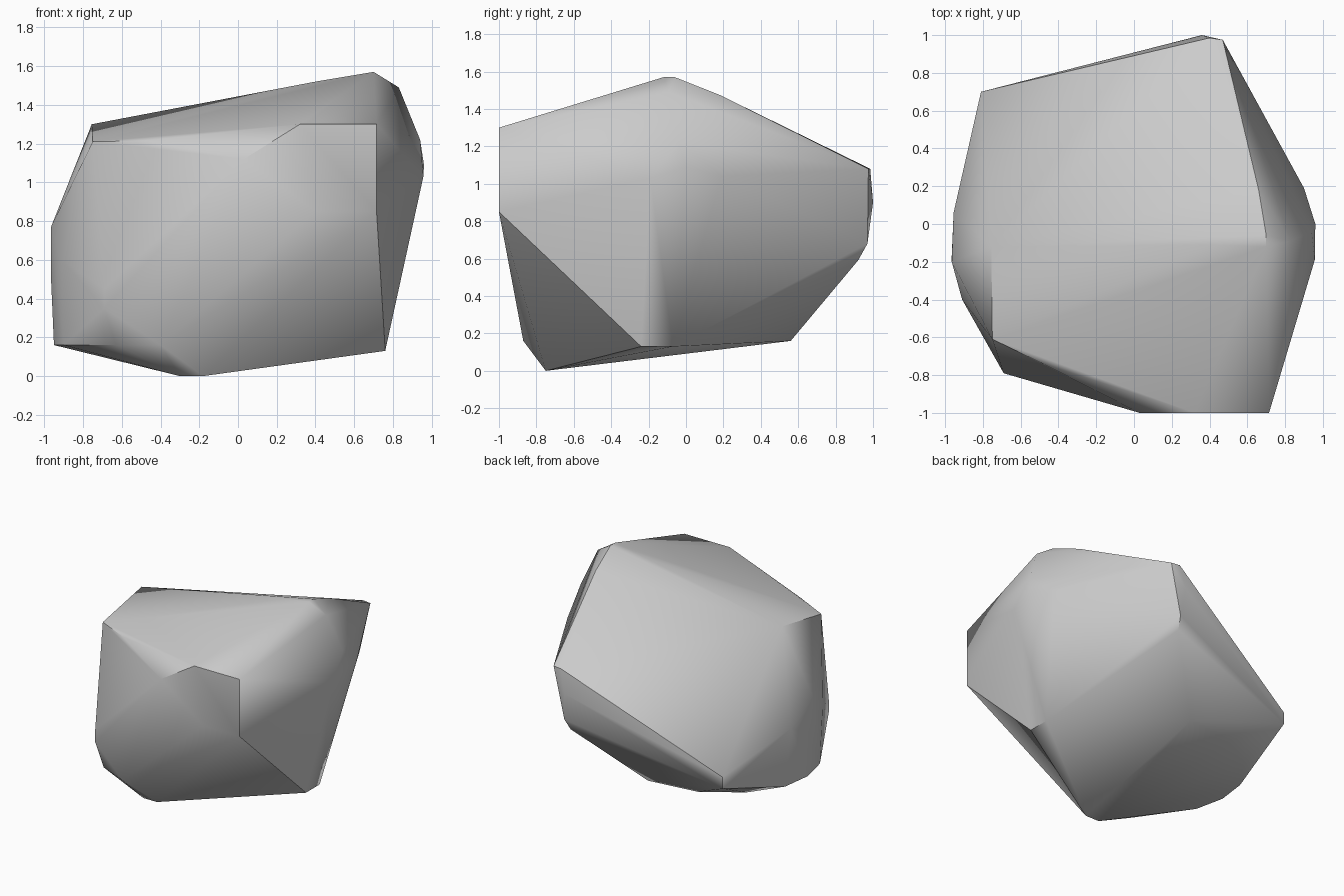
import bpy
import bmesh
import math

# Remove the default cube if it is there
default_cube = bpy.data.objects.get("Cube")
if default_cube is not None:
    bpy.data.objects.remove(default_cube, do_unlink=True)


def flat_material(name, colour):
    material = bpy.data.materials.new(name)
    material.use_nodes = True
    material.diffuse_color = colour
    material.node_tree.nodes["Principled BSDF"].inputs["Base Color"].default_value = colour
    return material


def level(height, *corners):
    """Corners that share one height."""
    return [(x, y, height) for x, y in corners]


def column(x, y, *heights):
    """Corners stacked on one upright edge."""
    return [(x, y, z) for z in heights]


# Underside: a small foot, a rounded left rim and a short right edge
foot = level(0, (-.3, -.75), (-.18, -.75))
left_rim = level(.16, (-.06, .56), (-.46, .51), (-.75, .32), (-.92, .08),
                 (-.95, -.15), (-.9, -.38), (-.63, -.77), (-.4, -.87))
right_edge = level(.13, (.76, -.24), (.76, -.07))

# Front: an upright facet with chipped corners
front_facet = column(.715, -1, .85, 1.3) + column(.32, -1, 1.3)
front_facet += column(.03, -1, 1.12) + column(.4, -1, .85)
front_chip = column(-.69, -.79, .35, .45)

# Left: a rounded bulge below the shoulder
left_bulge = [(-.965, -.2, .77), (-.965, -.17, .5), (-.91, -.4, .6), (-.955, .06, .62)]
shoulder = [(-.75, -.61, 1.21), (-.48, -.74, 1.215), (-.755, -.12, 1.3)]

# Top: a ridge that climbs to the peak
ridge = [(.4, -.11, 1.52), (.66, .18, 1.475), (.83, -.09, 1.49)]
peak = level(1.57, (.7, -.12), (.7, -.06))

# Right: a blunt nose
nose = [(.96, 0, 1.09), (.957, -.19, 1.03), (.9, .19, 1.04), (.94, -.04, 1.22)]

# Back: an upright corner on each side
back_left_corner = column(-.81, .7, .35, .44)
back_right_corner = level(1.08, (.4, .985), (.47, .975))
back_right_corner += [(.36, 1, .9), (.38, .97, .68), (.36, .92, .59)]

regions = [foot, left_rim, right_edge, front_facet, front_chip, left_bulge,
           shoulder, ridge, peak, nose, back_left_corner, back_right_corner]

# Wrap one convex skin around all the corners
bm = bmesh.new()
for region in regions:
    for corner in region:
        bm.verts.new(corner)
hull = bmesh.ops.convex_hull(bm, input=bm.verts[:])
inside = [v for v in hull["geom_interior"] if isinstance(v, bmesh.types.BMVert)]
bmesh.ops.delete(bm, geom=inside, context="VERTS")

# Merge the nearly level triangles into clean facets
bmesh.ops.dissolve_limit(bm, angle_limit=math.radians(1.5),
                         verts=bm.verts[:], edges=bm.edges[:])
bmesh.ops.recalc_face_normals(bm, faces=bm.faces[:])

mesh = bpy.data.meshes.new("boulder")
bm.to_mesh(mesh)
bm.free()
mesh.materials.append(flat_material("stone_grey", (.6, .6, .6, 1)))

boulder = bpy.data.objects.new("boulder", mesh)
bpy.context.collection.objects.link(boulder)

# Soften the shallow edges and keep the hard ones
bpy.ops.object.select_all(action="DESELECT")
boulder.select_set(True)
bpy.context.view_layer.objects.active = boulder
bpy.ops.object.shade_smooth_by_angle(angle=math.radians(35))
